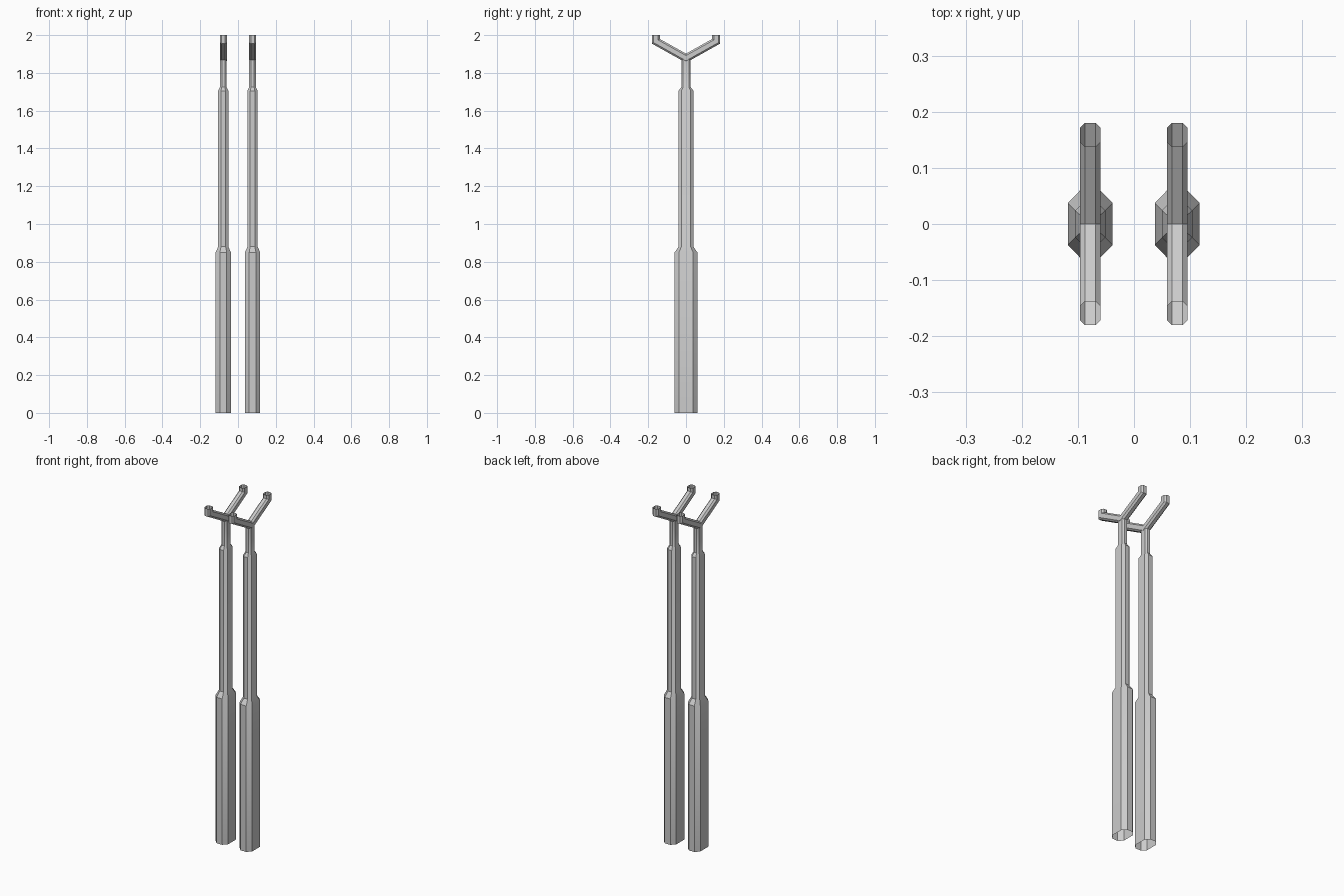
import bpy, bmesh
from mathutils import Vector

if "Cube" in bpy.data.objects:
    bpy.data.objects.remove(bpy.data.objects["Cube"])


def octagon(hx, hy, cx, cy):
    """Chamfered rectangle: half sizes and chamfer lengths."""
    return [(hx, -hy + cy), (hx, hy - cy), (hx - cx, hy), (-hx + cx, hy),
            (-hx, hy - cy), (-hx, -hy + cy), (-hx + cx, -hy), (hx - cx, -hy)]


def loft(name, rings, x):
    """Open tube through matching rings of points."""
    bm = bmesh.new()
    loops = [[bm.verts.new(p) for p in ring] for ring in rings]
    for a, b in zip(loops, loops[1:]):
        for i in range(len(a)):
            j = (i + 1) % len(a)
            bm.faces.new((a[i], a[j], b[j], b[i]))
    bmesh.ops.recalc_face_normals(bm, faces=bm.faces)
    mesh = bpy.data.meshes.new(name)
    bm.to_mesh(mesh)
    bm.free()
    obj = bpy.data.objects.new(name, mesh)
    obj.location.x = x
    bpy.context.collection.objects.link(obj)
    bpy.ops.object.select_all(action='DESELECT')
    obj.select_set(True)
    bpy.context.view_layer.objects.active = obj
    bpy.ops.object.shade_smooth_by_angle(angle=0.6)
    return obj


# Telescoping shaft: z, half width, half depth
steps = [(0, .04, .06), (.85, .04, .06), (.88, .027, .039),
         (1.705, .027, .039), (1.725, .0175, .025), (1.877, .0175, .025)]
shaft = [[(px, py, z) for px, py in octagon(hx, hy, hx * .55, hy * .38)]
         for z, hx, hy in steps]

# Fork: mitred sweep along a Y-shaped path, from one tip to the other
path = [Vector(p) for p in
        [(-.159, 2.0), (-.159, 1.967), (0, 1.878), (.159, 1.967), (.159, 2.0)]]
section = octagon(.0185, .021, .009, .009)
fork = []
for i, p in enumerate(path):
    d0 = (path[max(i, 1)] - path[max(i, 1) - 1]).normalized()
    k = min(i, len(path) - 2)
    d1 = (path[k + 1] - path[k]).normalized()
    t = (d0 + d1).normalized()
    n = Vector((-t.y, t.x)) / t.dot(d0)
    fork.append([(u, p.x + n.x * v, p.y + n.y * v) for u, v in section])

for side, x in (("left", -.078), ("right", .077)):
    loft(side + "_shaft", shaft, x)
    loft(side + "_fork", fork, x)
